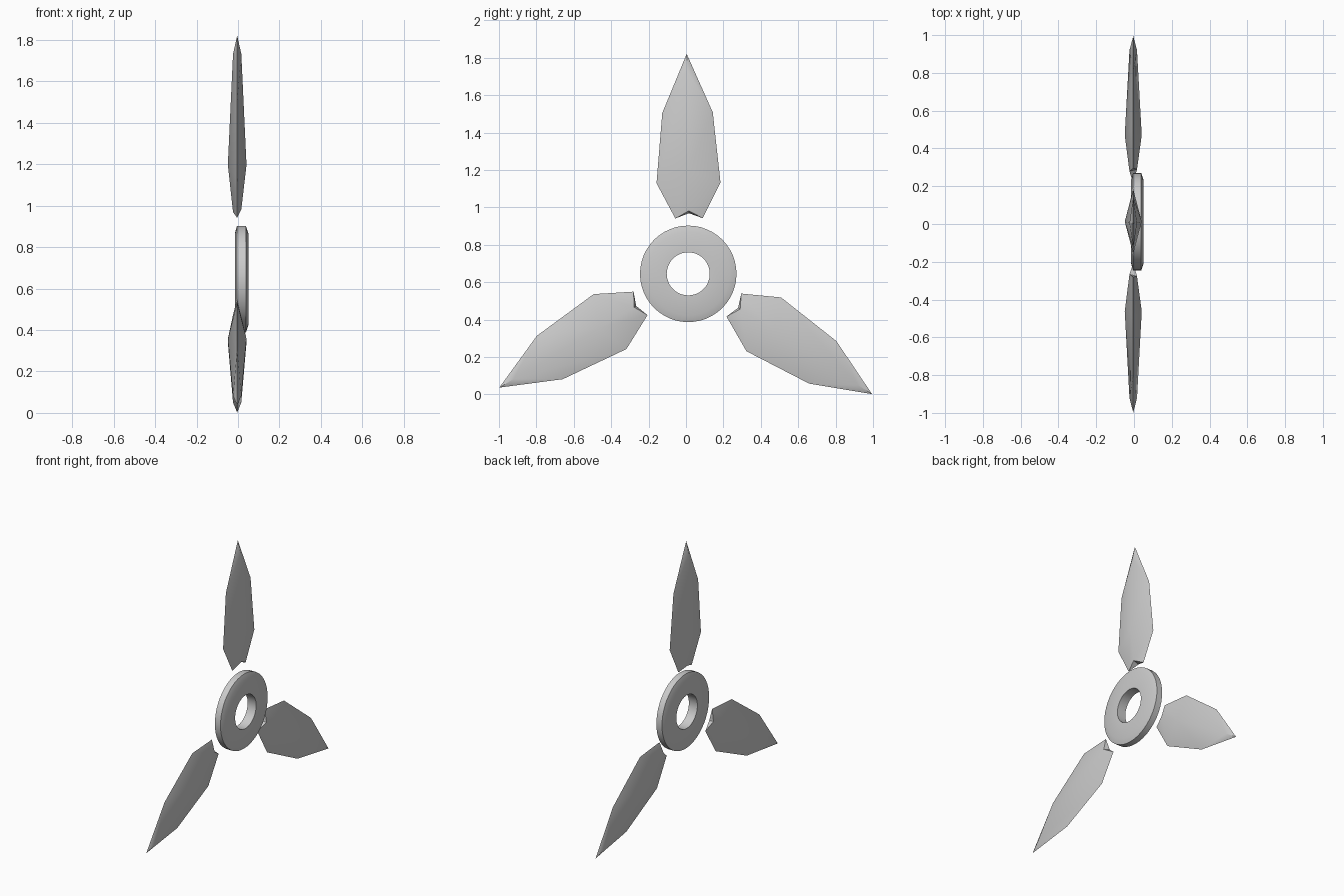
import bpy, bmesh, math

if "Cube" in bpy.data.objects:
    bpy.data.objects.remove(bpy.data.objects["Cube"])

CENTRE_Y, CENTRE_Z = 0.012, 0.645


def finish(bm, name, angle):
    bmesh.ops.recalc_face_normals(bm, faces=bm.faces)
    mesh = bpy.data.meshes.new(name)
    bm.to_mesh(mesh)
    bm.free()
    ob = bpy.data.objects.new(name, mesh)
    bpy.context.collection.objects.link(ob)
    bpy.ops.object.select_all(action='DESELECT')
    bpy.context.view_layer.objects.active = ob
    ob.select_set(True)
    bpy.ops.object.shade_smooth_by_angle(angle=math.radians(angle))
    return ob


# Hub: flat ring with shallow outer chamfers, turned around the x axis
def make_hub(segments=48):
    profile = [(0.115, -0.015), (0.222, -0.015), (0.258, -0.005),
               (0.258, 0.038), (0.222, 0.05), (0.115, 0.05)]
    bm = bmesh.new()
    rings = []
    for i in range(segments):
        a = math.tau * i / segments
        rings.append([bm.verts.new((x, CENTRE_Y + r * math.cos(a), CENTRE_Z + r * math.sin(a)))
                      for r, x in profile])
    n = len(profile)
    for i, ring in enumerate(rings):
        nxt = rings[(i + 1) % segments]
        for j in range(n):
            k = (j + 1) % n
            bm.faces.new((ring[j], ring[k], nxt[k], nxt[j]))
    return finish(bm, "hub_ring", 30)


# Blade: diamond sections running from a notched root to a pointed tip
def make_blade(name, root_y, root_z, angle):
    # edge distance, half width, front ridge distance, back ridge distance, half thickness
    stations = [(0.0, 0.073, 0.04, 0.027, 0.02),
                (0.19, 0.171, 0.255, 0.255, 0.045),
                (0.565, 0.135, 0.79, 0.79, 0.02)]
    a = math.radians(angle)
    c, s = math.cos(a), math.sin(a)
    bm = bmesh.new()

    def vert(u, v, x):
        return bm.verts.new((x - 0.004, root_y + u * c - v * s, root_z + u * s + v * c))

    rings = [[vert(e, w, 0), vert(f, 0, t), vert(e, -w, 0), vert(b, 0, -t)]
             for e, w, f, b, t in stations]
    tip = vert(0.879, 0, 0)
    for lo, hi in zip(rings, rings[1:]):
        for j in range(4):
            k = (j + 1) % 4
            bm.faces.new((lo[j], lo[k], hi[k], hi[j]))
    for j in range(4):
        bm.faces.new((rings[-1][j], rings[-1][(j + 1) % 4], tip))
    left, front, right, back = rings[0]
    bm.faces.new((left, back, front))
    bm.faces.new((right, front, back))
    return finish(bm, name, 35)


make_hub()
make_blade("blade_top", 0.016, 0.942, 90.8)
make_blade("blade_right", 0.256, 0.478, -32.8)
make_blade("blade_left", -0.243, 0.487, 210.8)
